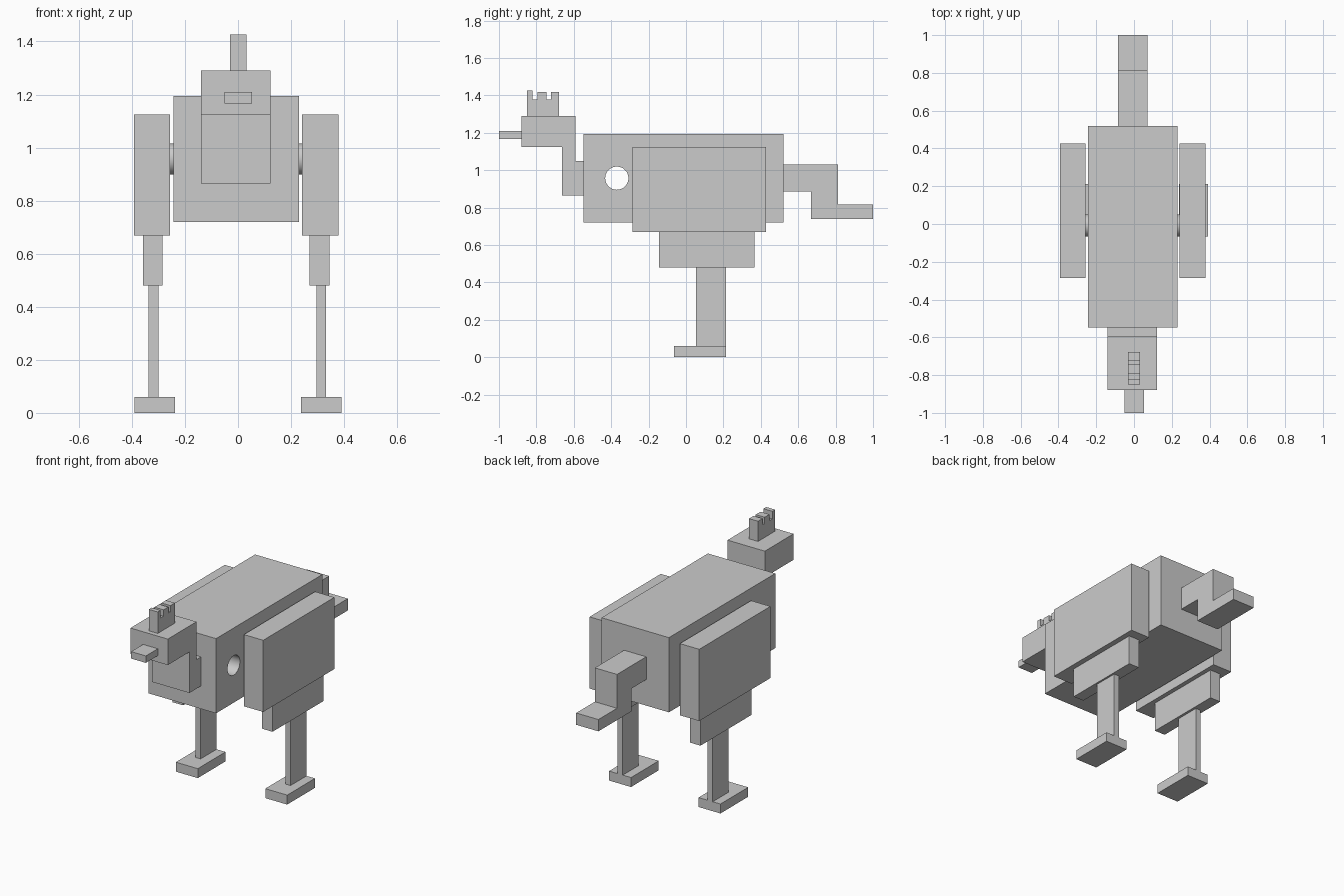
import bpy, bmesh, math
from mathutils import Matrix

if "Cube" in bpy.data.objects:
    bpy.data.objects.remove(bpy.data.objects["Cube"])


def prism(name, x0, x1, profile):
    """Extrude a (y, z) outline from x0 to x1."""
    bm = bmesh.new()
    face = bm.faces.new([bm.verts.new((x0, y, z)) for y, z in profile])
    ext = bmesh.ops.extrude_face_region(bm, geom=[face])
    moved = [v for v in ext["geom"] if isinstance(v, bmesh.types.BMVert)]
    bmesh.ops.translate(bm, verts=moved, vec=(x1 - x0, 0, 0))
    bmesh.ops.recalc_face_normals(bm, faces=bm.faces)
    return finish(name, bm)


def box(name, x, y, z):
    return prism(name, *x, [(y[0], z[0]), (y[1], z[0]), (y[1], z[1]), (y[0], z[1])])


def rod(name, x0, x1, y, z, r):
    """Cylinder along x."""
    bm = bmesh.new()
    m = Matrix.Translation(((x0 + x1) / 2, y, z)) @ Matrix.Rotation(math.pi / 2, 4, 'Y')
    bmesh.ops.create_cone(bm, cap_ends=True, segments=48, radius1=r, radius2=r,
                          depth=x1 - x0, matrix=m)
    return finish(name, bm)


def finish(name, bm):
    me = bpy.data.meshes.new(name)
    bm.to_mesh(me)
    bm.free()
    ob = bpy.data.objects.new(name, me)
    bpy.context.collection.objects.link(ob)
    return ob


def smooth(ob):
    bpy.ops.object.select_all(action='DESELECT')
    bpy.context.view_layer.objects.active = ob
    ob.select_set(True)
    bpy.ops.object.shade_smooth_by_angle(angle=math.radians(30))


# Body with a round hole drilled across it
body = box("body", (-0.244, 0.229), (-0.547, 0.52), (0.72, 1.194))
cutter = rod("eye_hole_cutter", -0.5, 0.5, -0.37, 0.957, 0.062)
cutter.hide_render = True
cutter.hide_set(True)
mod = body.modifiers.new("hole", 'BOOLEAN')
mod.operation = 'DIFFERENCE'
mod.solver = 'EXACT'
mod.object = cutter
bpy.context.view_layer.objects.active = body
bpy.ops.object.modifier_apply(modifier="hole")
bpy.data.objects.remove(cutter)
smooth(body)

# Head and neck in one outline, beak and notched comb
prism("head_and_neck", -0.139, 0.123, [
    (-0.547, 0.865), (-0.547, 1.05), (-0.592, 1.05), (-0.592, 1.29),
    (-0.88, 1.29), (-0.88, 1.125), (-0.663, 1.125), (-0.663, 0.865)])
box("beak", (-0.05, 0.053), (-1.0, -0.88), (1.166, 1.21))
prism("comb", -0.031, 0.032, [
    (-0.85, 1.29), (-0.85, 1.426), (-0.822, 1.426), (-0.822, 1.378),
    (-0.793, 1.378), (-0.793, 1.418), (-0.745, 1.418), (-0.745, 1.378),
    (-0.723, 1.378), (-0.723, 1.418), (-0.678, 1.418), (-0.678, 1.29)])

# Stepped tail
prism("tail", -0.085, 0.071, [
    (0.52, 0.885), (0.52, 1.03), (0.813, 1.03), (0.813, 0.815),
    (1.0, 0.815), (1.0, 0.74), (0.668, 0.74), (0.668, 0.885)])

# Wings, pivots and legs on each side
for side, s, off in (("left", 1, 0.0), ("right", -1, -0.014)):
    def span(a, b, shift=off):
        return tuple(sorted((s * a + shift, s * b + shift)))
    box("wing_" + side, span(0.242, 0.378), (-0.287, 0.427), (0.669, 1.124))
    box("thigh_" + side, span(0.27, 0.344), (-0.145, 0.366), (0.48, 0.669))
    box("shin_" + side, span(0.295, 0.332, off / 3), (0.053, 0.213), (0.06, 0.48))
    box("foot_" + side, span(0.237, 0.391, 0), (-0.065, 0.213), (0, 0.06))
    smooth(rod("wing_pivot_" + side, *span(0.229, 0.242), -0.007, 0.957, 0.058))
